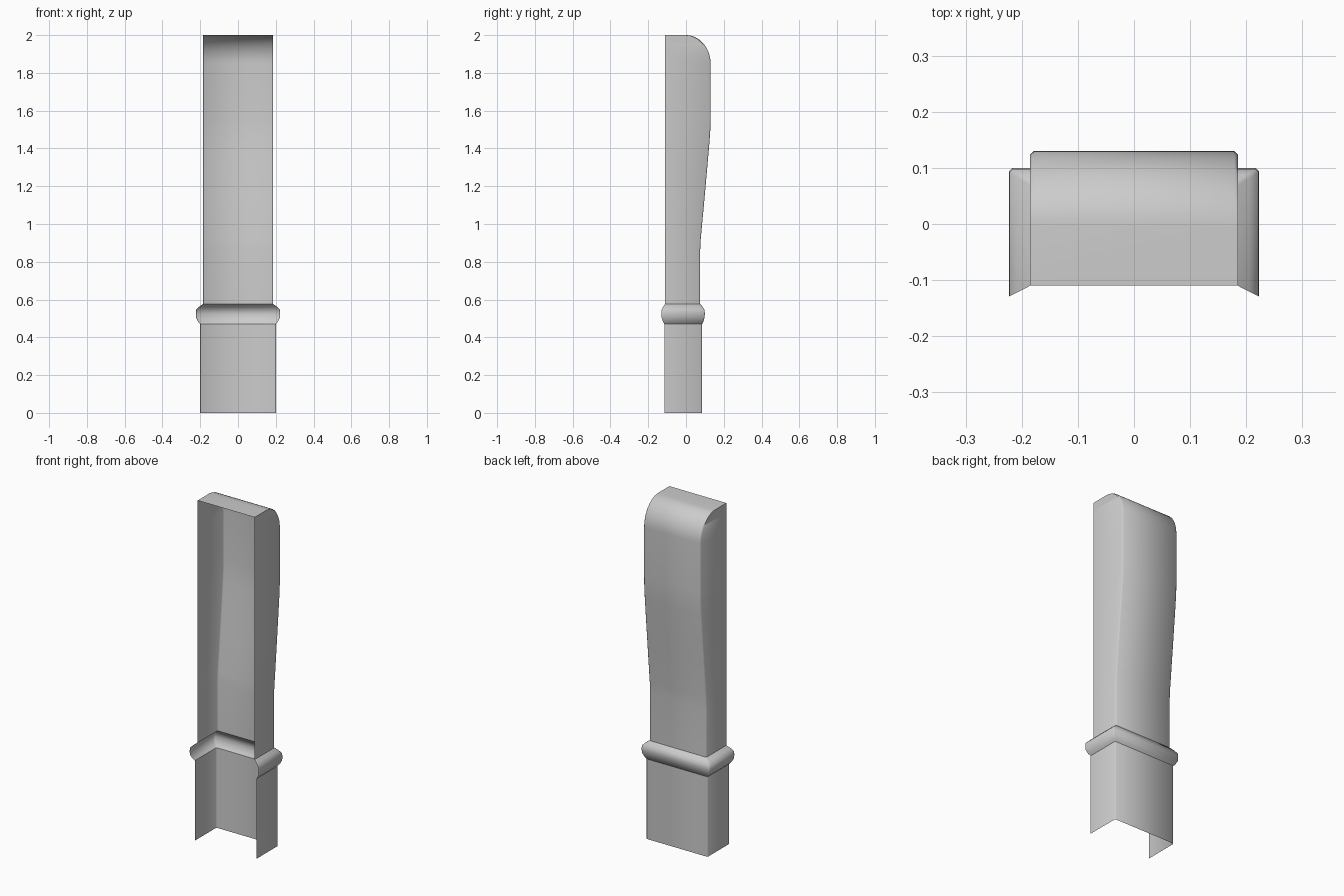
import bpy, math

if "Cube" in bpy.data.objects:
    bpy.data.objects.remove(bpy.data.objects["Cube"])


def shell(name, levels, cap=False, chamfer=0.006):
    """Loft an open-fronted U section through (half_width, front_y, back_y, z) levels."""
    verts, faces = [], []
    for w, f, b, z in levels:
        c = chamfer
        verts += [(-w, f, z), (-w, b - c, z), (-w + c, b, z),
                  (w - c, b, z), (w, b - c, z), (w, f, z)]
    for i in range(len(levels) - 1):
        for j in range(5):
            a = i * 6 + j
            faces.append((a, a + 6, a + 7, a + 1))
    if cap:
        n = len(verts)
        faces.append(tuple(range(n - 1, n - 7, -1)))
    mesh = bpy.data.meshes.new(name)
    mesh.from_pydata(verts, [], faces)
    mesh.update()
    ob = bpy.data.objects.new(name, mesh)
    bpy.context.collection.objects.link(ob)
    bpy.ops.object.select_all(action='DESELECT')
    ob.select_set(True)
    bpy.context.view_layer.objects.active = ob
    bpy.ops.object.shade_smooth_by_angle(angle=math.radians(50))
    return ob


# Plain straight base
shell("base_sleeve", [(0.2, -0.115, 0.085, 0), (0.2, -0.115, 0.085, 0.47)])

# Bulging collar
shell("collar", [(0.2, -0.115, 0.085, 0.47), (0.211, -0.122, 0.092, 0.483),
                 (0.222, -0.129, 0.098, 0.505), (0.223, -0.13, 0.1, 0.525),
                 (0.222, -0.129, 0.098, 0.545), (0.206, -0.121, 0.088, 0.562),
                 (0.185, -0.11, 0.075, 0.577)])

# Tall upper shell: swelling back, rounded over into a flat top
back = [(0.075, 0.577), (0.075, 0.86), (0.078, 0.92), (0.101, 1.17),
        (0.124, 1.43), (0.129, 1.5), (0.13, 1.56), (0.13, 1.85)]
steps = 12
for k in range(1, steps + 1):
    t = math.pi / 2 * k / steps
    back.append((0.13 * math.cos(t), 1.85 + 0.15 * math.sin(t)))
shell("upper_shell", [(0.185, -0.11, y, z) for y, z in back], cap=True)
